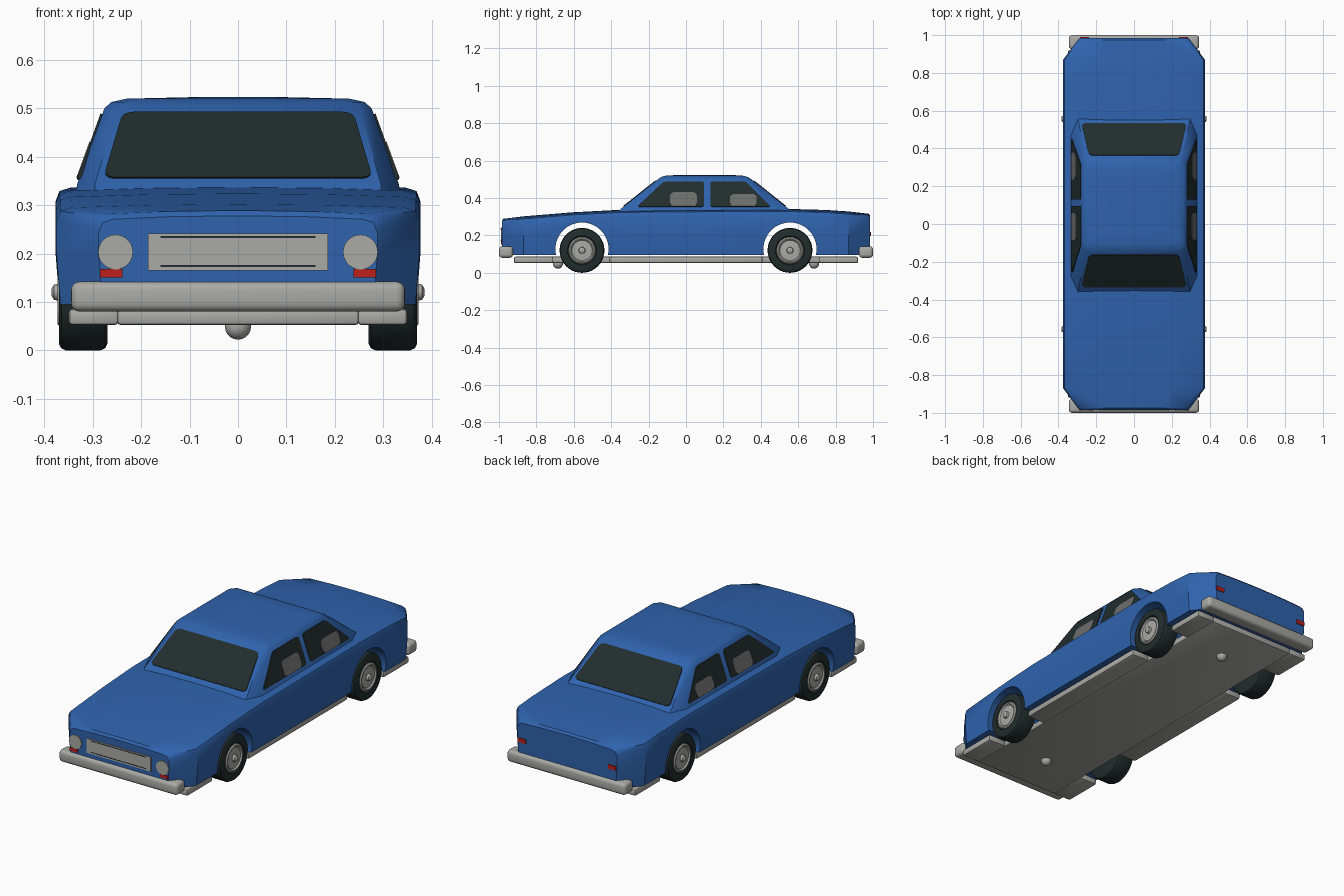
import bpy, bmesh, math
from mathutils import Vector, Matrix

if "Cube" in bpy.data.objects:
    bpy.data.objects.remove(bpy.data.objects["Cube"])


def material(name, r, g, b):
    m = bpy.data.materials.new(name)
    m.use_nodes = True
    m.diffuse_color = (r, g, b, 1)
    m.node_tree.nodes["Principled BSDF"].inputs["Base Color"].default_value = (r, g, b, 1)
    return m


BLUE = material("blue paint", 0.028, 0.125, 0.42)
DARK = material("dark glass and rubber", 0.016, 0.026, 0.026)
GREY = material("light grey trim", 0.40, 0.40, 0.38)
SEAT = material("seat grey", 0.15, 0.155, 0.15)
RED = material("red lamp", 0.5, 0.015, 0.012)


def finish(name, bm, mat, angle=35):
    bmesh.ops.recalc_face_normals(bm, faces=bm.faces)
    mesh = bpy.data.meshes.new(name)
    bm.to_mesh(mesh)
    bm.free()
    mesh.materials.append(mat)
    ob = bpy.data.objects.new(name, mesh)
    bpy.context.collection.objects.link(ob)
    smooth(ob, angle)
    return ob


def smooth(ob, angle):
    bpy.ops.object.select_all(action="DESELECT")
    ob.select_set(True)
    bpy.context.view_layer.objects.active = ob
    bpy.ops.object.shade_smooth_by_angle(angle=math.radians(angle))


def loft(name, rings, mat, angle=35):
    """Skin closed rings of equal length and cap both ends."""
    bm = bmesh.new()
    rows = [[bm.verts.new(p) for p in ring] for ring in rings]
    n = len(rows[0])
    for a, b in zip(rows, rows[1:]):
        for i in range(n):
            j = (i + 1) % n
            bm.faces.new((a[i], a[j], b[j], b[i]))
    bm.faces.new(rows[0])
    bm.faces.new(rows[-1])
    return finish(name, bm, mat, angle)


def lathe(name, profile, centre, mat, side=1, steps=32):
    """Turn (x, radius) pairs around the x axis."""
    turn = [2 * math.pi * i / steps for i in range(steps)]
    c = Vector(centre)
    return loft(name, [[c + Vector((side * x, r * math.cos(t), r * math.sin(t))) for t in turn]
                       for x, r in profile], mat)


def box(name, lo, hi, mat, bevel=0.008, segments=2):
    lo, hi = Vector(lo), Vector(hi)
    bm = bmesh.new()
    bmesh.ops.create_cube(bm, size=1, matrix=Matrix.Translation((lo + hi) / 2)
                          @ Matrix.Diagonal((*(hi - lo), 1)))
    bmesh.ops.bevel(bm, geom=bm.edges[:], offset=bevel, segments=segments,
                    profile=0.5, affect="EDGES")
    return finish(name, bm, mat, 40)


def plate(name, points, mat, rounding=0.0, thick=0.008):
    """Thin plate centred on the surface it decorates."""
    bm = bmesh.new()
    bm.faces.new([bm.verts.new(p) for p in points])
    if rounding:
        bmesh.ops.bevel(bm, geom=bm.verts[:], offset=rounding, segments=4,
                        profile=0.5, affect="VERTICES")
    bm.normal_update()
    face = bm.faces[:][0]
    normal = face.normal.copy()
    bmesh.ops.translate(bm, verts=bm.verts, vec=normal * -thick / 2)
    ext = bmesh.ops.extrude_face_region(bm, geom=[face], use_keep_orig=True)
    bmesh.ops.translate(bm, verts=[v for v in ext["geom"] if isinstance(v, bmesh.types.BMVert)],
                        vec=normal * thick)
    return finish(name, bm, mat, 30)


def rect(x, z, w, h, y):
    return [(x + sx * w / 2, y, z + sz * h / 2)
            for sx, sz in ((-1, -1), (1, -1), (1, 1), (-1, 1))]


# Lower body: cross-sections from nose to tail
def body_section(y, w, top):
    half = [(w - 0.008, 0.095), (w, 0.2), (w, top - 0.035), (w - 0.008, top - 0.014),
            (w - 0.03, top - 0.007), (w * 0.5, top - 0.002)]
    return ([(x, y, z) for x, z in half] + [(0, y, top)]
            + [(-x, y, z) for x, z in reversed(half)])


body = loft("body", [body_section(*s) for s in (
    (-0.985, 0.288, 0.278), (-0.975, 0.297, 0.289), (-0.87, 0.375, 0.302),
    (-0.6, 0.376, 0.324), (-0.35, 0.377, 0.337), (0, 0.377, 0.34), (0.5, 0.377, 0.343),
    (0.75, 0.376, 0.336), (0.87, 0.375, 0.328), (0.975, 0.297, 0.316),
    (0.985, 0.288, 0.305))], BLUE)

# Wheel arches cut right through
AXLE_Y, AXLE_Z = 0.556, 0.12
for y in (-AXLE_Y, AXLE_Y):
    cutter = lathe("arch_cutter", [(-0.5, 0.142), (0.5, 0.142)], (0, y, 0.127), BLUE, 1, 48)
    cutter.hide_render = True
    cut = body.modifiers.new("arch", "BOOLEAN")
    cut.operation, cut.solver, cut.object = "DIFFERENCE", "EXACT", cutter
    bpy.context.view_layer.objects.active = body
    bpy.ops.object.modifier_apply(modifier=cut.name)
    bpy.data.objects.remove(cutter)
smooth(body, 35)


# Cabin: stacked rings with clipped corners
def cabin_ring(z, x, front, back, cx, cy):
    right = [(x - cx, front), (x, front + cy), (x, back - cy), (x - cx, back)]
    return [(a, b, z) for a, b in right] + [(-a, b, z) for a, b in reversed(right)]


Z0, Z1 = 0.345, 0.5
X0, X1, F0, F1, B0, B1 = 0.332, 0.276, -0.345, -0.15, 0.545, 0.35
loft("cabin", [cabin_ring(*r) for r in (
    (0.315, 0.338, -0.375, 0.585, 0.04, 0.085), (Z0, X0, F0, B0, 0.037, 0.085),
    (Z1, X1, F1, B1, 0.025, 0.035), (0.513, 0.262, -0.132, 0.33, 0.025, 0.03),
    (0.52, 0.23, -0.105, 0.3, 0.025, 0.025), (0.523, 0.1, -0.04, 0.24, 0.025, 0.025))],
    BLUE, 32)


def slope(a, b, z):
    return a + (b - a) * (z - Z0) / (Z1 - Z0)


# Windscreen and rear window
for name, lo, hi in (("windscreen", F0, F1), ("rear_window", B0, B1)):
    plate(name, [(x, slope(lo, hi, z), z) for x, z in
                 ((-0.278, 0.355), (0.278, 0.355), (0.238, 0.49), (-0.238, 0.49))],
          DARK, 0.022)

# Side windows with the seats showing behind them
side_panes = {
    "front": ([(-0.262, 0.352), (0.096, 0.352), (0.096, 0.488), (-0.118, 0.488)],
              [(-0.085, 0.355), (0.058, 0.355), (0.058, 0.43), (-0.085, 0.43)]),
    "rear": ([(0.13, 0.352), (0.455, 0.352), (0.318, 0.488), (0.13, 0.488)],
             [(0.235, 0.355), (0.378, 0.355), (0.378, 0.42), (0.235, 0.42)]),
}
for side, s in (("left", 1), ("right", -1)):
    for end, (glass, seat) in side_panes.items():
        plate(f"{end}_{side}_window", [(s * slope(X0, X1, z), y, z) for y, z in glass],
              DARK, 0.014)
        plate(f"{end}_{side}_seat", [(s * (slope(X0, X1, z) + 0.002), y, z) for y, z in seat],
              SEAT, 0.022)

# Wheels, hubs and axles
tyre = [(0.27, 0.07), (0.27, 0.107), (0.275, 0.116), (0.284, 0.12), (0.356, 0.12),
        (0.365, 0.116), (0.37, 0.107), (0.37, 0.078), (0.36, 0.07)]
hub = [(0.3, 0.072), (0.368, 0.072), (0.373, 0.066), (0.373, 0.06), (0.366, 0.054),
       (0.368, 0.018), (0.38, 0.016), (0.385, 0.008)]
for end, y in (("front", -AXLE_Y), ("rear", AXLE_Y)):
    lathe(f"{end}_axle", [(-0.3, 0.018), (0.3, 0.018)], (0, y, AXLE_Z), GREY, 1, 16)
    for side, s in (("left", 1), ("right", -1)):
        lathe(f"{end}_{side}_tyre", tyre, (0, y, AXLE_Z), DARK, s, 40)
        lathe(f"{end}_{side}_hub", hub, (0, y, AXLE_Z), GREY, s)

# Bumpers
box("front_bumper", (-0.345, -1, 0.08), (0.345, -0.925, 0.142), GREY, 0.018, 4)
box("rear_bumper", (-0.345, 0.925, 0.08), (0.345, 1, 0.142), GREY, 0.018, 4)

# Floor: a spine, sills between the wheels and wider ends
box("floor", (-0.25, -0.92, 0.052), (0.25, 0.92, 0.086), GREY)
for side, s in (("left", 1), ("right", -1)):
    inner, outer = sorted((s * 0.247, s * 0.35))
    for part, lo, hi in (("sill", -0.41, 0.41), ("front_floor", -0.92, -0.71),
                         ("rear_floor", 0.71, 0.92)):
        box(f"{side}_{part}", (inner, lo, 0.052), (outer, hi, 0.086), GREY)

# Rounded studs under the floor
for end, y in (("front", -0.685), ("rear", 0.685)):
    bm = bmesh.new()
    bmesh.ops.create_uvsphere(bm, u_segments=16, v_segments=10, radius=0.027,
                              matrix=Matrix.Translation((0, y, 0.049)))
    finish(f"{end}_stud", bm, GREY, 60)

# Nose and tail details
NOSE, TAIL = -0.986, 0.986
plate("grille", rect(0, 0.203, 0.372, 0.076, NOSE), GREY)
for name, z in (("upper", 0.234), ("lower", 0.174)):
    plate(f"{name}_grille_slot", rect(0, z, 0.32, 0.004, NOSE - 0.001), DARK)
for side, s in (("left", 1), ("right", -1)):
    lamp = [(s * 0.253 + 0.036 * math.cos(t), NOSE, 0.203 + 0.036 * math.sin(t))
            for t in (math.pi * i / 14 for i in range(28))]
    plate(f"{side}_headlight", lamp, GREY)
    plate(f"{side}_front_marker", rect(s * 0.262, 0.159, 0.046, 0.017, NOSE), RED)
    plate(f"{side}_tail_light", rect(s * 0.262, 0.207, 0.046, 0.022, TAIL), RED)
